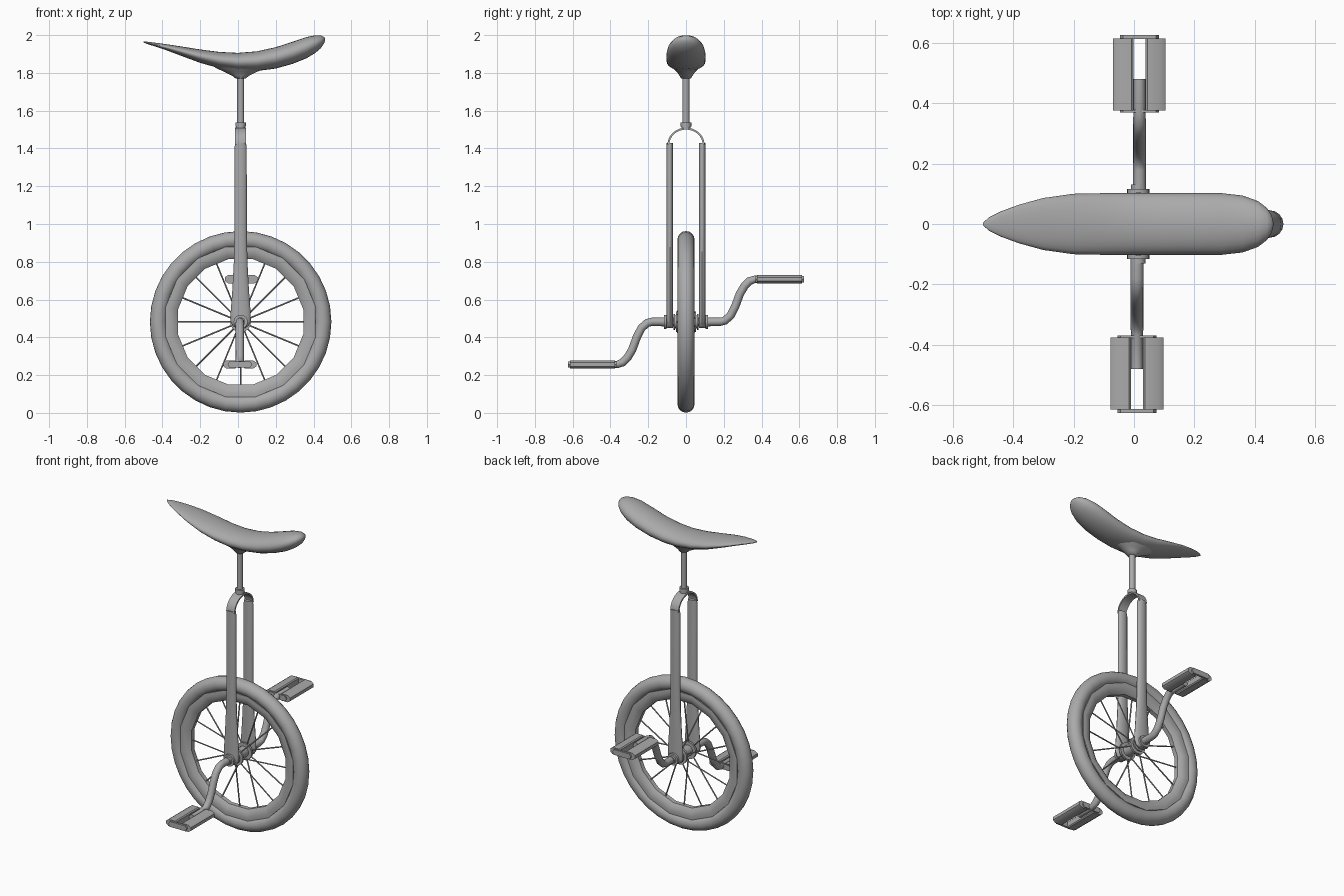
import bpy, bmesh, math
from mathutils import Vector, Matrix

if "Cube" in bpy.data.objects:
    bpy.data.objects.remove(bpy.data.objects["Cube"])

CX, CZ = 0.014, 0.482          # wheel centre
grey = bpy.data.materials.new("grey")
grey.diffuse_color = (0.4, 0.4, 0.4, 1)
grey.use_nodes = True
grey.node_tree.nodes["Principled BSDF"].inputs["Base Color"].default_value = grey.diffuse_color


def finish(name, bm, angle=40):
    bmesh.ops.recalc_face_normals(bm, faces=bm.faces)
    me = bpy.data.meshes.new(name)
    bm.to_mesh(me)
    bm.free()
    ob = bpy.data.objects.new(name, me)
    bpy.context.collection.objects.link(ob)
    me.materials.append(grey)
    bpy.ops.object.select_all(action='DESELECT')
    bpy.context.view_layer.objects.active = ob
    ob.select_set(True)
    bpy.ops.object.shade_smooth_by_angle(angle=math.radians(angle))
    return ob


def loft(bm, rings, closed=False):
    """Skin a list of point rings; cap the ends unless closed."""
    vs = [[bm.verts.new(p) for p in r] for r in rings]
    n, m = len(vs), len(vs[0])
    for i in range(n if closed else n - 1):
        a, b = vs[i], vs[(i + 1) % n]
        for j in range(m):
            k = (j + 1) % m
            bm.faces.new((a[j], a[k], b[k], b[j]))
    if not closed:
        bm.faces.new(vs[0])
        bm.faces.new(vs[-1])


def wheel_ring(name, profile, segs, offset=0.0, angle=40):
    """Revolve a closed (radius, y) profile about the wheel axle."""
    bm = bmesh.new()
    rings = []
    for i in range(segs):
        t = 2 * math.pi * (i + offset) / segs
        rings.append([(CX + r * math.cos(t), y, CZ + r * math.sin(t)) for r, y in profile])
    loft(bm, rings, True)
    return finish(name, bm, angle)


def rod(bm, a, b, r1, r2=None, segs=16):
    a, b = Vector(a), Vector(b)
    d = b - a
    mat = Matrix.Translation((a + b) / 2) @ d.to_track_quat('Z', 'Y').to_matrix().to_4x4()
    bmesh.ops.create_cone(bm, cap_ends=True, segments=segs, radius1=r1,
                          radius2=r1 if r2 is None else r2, depth=d.length, matrix=mat)


def ellipse(cx, cy, z, rx, ry, n=16):
    return [(cx + rx * math.cos(2 * math.pi * i / n),
             cy + ry * math.sin(2 * math.pi * i / n), z) for i in range(n)]


# tyre and rim
wheel_ring("tire", [(0.435 + 0.0455 * math.cos(2 * math.pi * i / 16),
                     0.0455 * math.sin(2 * math.pi * i / 16)) for i in range(16)], 36)
wheel_ring("rim", [(0.338, -0.014), (0.338, 0.014), (0.358, 0.030), (0.385, 0.036), (0.405, 0.034),
                   (0.405, -0.034), (0.385, -0.036), (0.358, -0.030)], 16, 0.5)

# spokes, alternating between the two hub flanges
bm = bmesh.new()
for i in range(16):
    t = 2 * math.pi * i / 16
    c, s = math.cos(t), math.sin(t)
    y = 0.045 if i % 2 else -0.045
    rod(bm, (CX + 0.04 * c, y, CZ + 0.04 * s), (CX + 0.345 * c, 0, CZ + 0.345 * s), 0.0042, segs=6)
finish("spokes", bm)

# hub: axle with flanges and bearing collars
bm = bmesh.new()
rod(bm, (CX, -0.13, CZ), (CX, 0.13, CZ), 0.024)
rod(bm, (CX, -0.06, CZ), (CX, 0.06, CZ), 0.034)
for s in (-1, 1):
    for y0, y1, r in ((0.038, 0.052, 0.055), (0.058, 0.066, 0.042), (0.103, 0.116, 0.037)):
        rod(bm, (CX, s * y0, CZ), (CX, s * y1, CZ), r, segs=20)
finish("hub", bm)

# fork legs, flaring toward the axle
LEG = [(0.45, 0.022), (0.46, 0.042), (0.485, 0.054), (0.53, 0.053), (0.65, 0.044), (0.80, 0.036),
       (0.95, 0.033), (1.41, 0.032), (1.43, 0.028)]
for side, s in (("left", -1), ("right", 1)):
    bm = bmesh.new()
    loft(bm, [ellipse(CX, s * 0.086, z, w, 0.018) for z, w in LEG])
    finish("fork_leg_" + side, bm)

# fork crown: curved strap
bm = bmesh.new()
rings = []
for i in range(17):
    t = math.pi * i / 16
    c, s = math.cos(t), math.sin(t)
    o, n = (0.098 * c, 1.42 + 0.09 * s), (0.088 * c, 1.42 + 0.08 * s)
    rings.append([(CX - 0.029, *o), (CX + 0.029, *o), (CX + 0.029, *n), (CX - 0.029, *n)])
loft(bm, rings)
finish("fork_crown", bm)

# seat post and collar
bm = bmesh.new()
rod(bm, (CX, 0, 1.50), (CX, 0, 1.82), 0.0185)
rod(bm, (CX, 0, 1.50), (CX, 0, 1.525), 0.024)
rod(bm, (CX, 0, 1.515), (CX, 0, 1.538), 0.028)
finish("seat_post", bm)

# seat: stations of x, bottom z, top z, half width
SEAT = [(-0.50, 1.961, 1.966, 0.004), (-0.48, 1.953, 1.965, 0.022), (-0.44, 1.940, 1.960, 0.042),
        (-0.38, 1.920, 1.952, 0.064), (-0.30, 1.890, 1.940, 0.086), (-0.20, 1.853, 1.924, 0.100),
        (-0.10, 1.825, 1.911, 0.102), (0.0, 1.810, 1.906, 0.102), (0.10, 1.810, 1.914, 0.102),
        (0.20, 1.823, 1.936, 0.102), (0.29, 1.848, 1.965, 0.102), (0.36, 1.876, 1.989, 0.094),
        (0.41, 1.906, 1.999, 0.076), (0.44, 1.932, 1.998, 0.053), (0.456, 1.956, 1.990, 0.028),
        (0.461, 1.970, 1.980, 0.008)]
bm = bmesh.new()
rings = []
for x, zb, zt, w in SEAT:
    m, h = (zb + zt) / 2, (zt - zb) / 2
    ring = []
    for i in range(24):
        t = 2 * math.pi * i / 24
        ring.append((x, w * math.cos(t), m + h * math.sin(t)))
    rings.append(ring)
loft(bm, rings)
finish("seat", bm, 60)

# tapered seat mount under the seat
bm = bmesh.new()
loft(bm, [ellipse(CX, 0, z, rx, ry, 24) for z, rx, ry in
          ((1.77, 0.026, 0.026), (1.785, 0.045, 0.034), (1.805, 0.085, 0.048),
           (1.825, 0.13, 0.070), (1.85, 0.16, 0.09))])
finish("seat_mount", bm, 60)

# cranks: bent round arms; the second is the first turned half a revolution
PATH = [(0.10, 0), (0.18, 0), (0.205, 0.006), (0.235, 0.032), (0.26, 0.08), (0.285, 0.148),
        (0.31, 0.19), (0.335, 0.215), (0.365, 0.226), (0.48, 0.226)]
for side, s in (("left", -1), ("right", 1)):
    px = CX + s * 0.004
    bm = bmesh.new()
    rings = []
    for i, (y, z) in enumerate(PATH):
        a, b = PATH[max(i - 1, 0)], PATH[min(i + 1, len(PATH) - 1)]
        d = Vector((b[0] - a[0], b[1] - a[1])).normalized()
        r = 0.022 if i < 8 else 0.0195
        rings.append([(px + r * math.cos(k * math.pi / 6),
                       s * (y - d.y * r * math.sin(k * math.pi / 6)),
                       CZ + s * (z + d.x * r * math.sin(k * math.pi / 6))) for k in range(12)])
    loft(bm, rings)
    finish("crank_" + side, bm, 50)

    # pedal: two chamfered tread bars joined by end plates
    pz = CZ + s * 0.226
    bm = bmesh.new()
    for e in (-1, 1):
        sec = [(0.020, -0.016), (0.020, 0.016), (0.026, 0.022), (0.070, 0.022), (0.087, 0.010),
               (0.087, -0.010), (0.070, -0.022), (0.026, -0.022)]
        loft(bm, [[(px + e * a, s * y, pz + b) for a, b in sec] for y in (0.376, 0.614)])
    for y0, y1 in ((0.369, 0.378), (0.612, 0.625)):
        sec = [(-0.065, 0), (-0.055, 0.017), (0.055, 0.017), (0.065, 0), (0.055, -0.017), (-0.055, -0.017)]
        loft(bm, [[(px + a, s * y, pz + b) for a, b in sec] for y in (y0, y1)])
    finish("pedal_" + side, bm)
